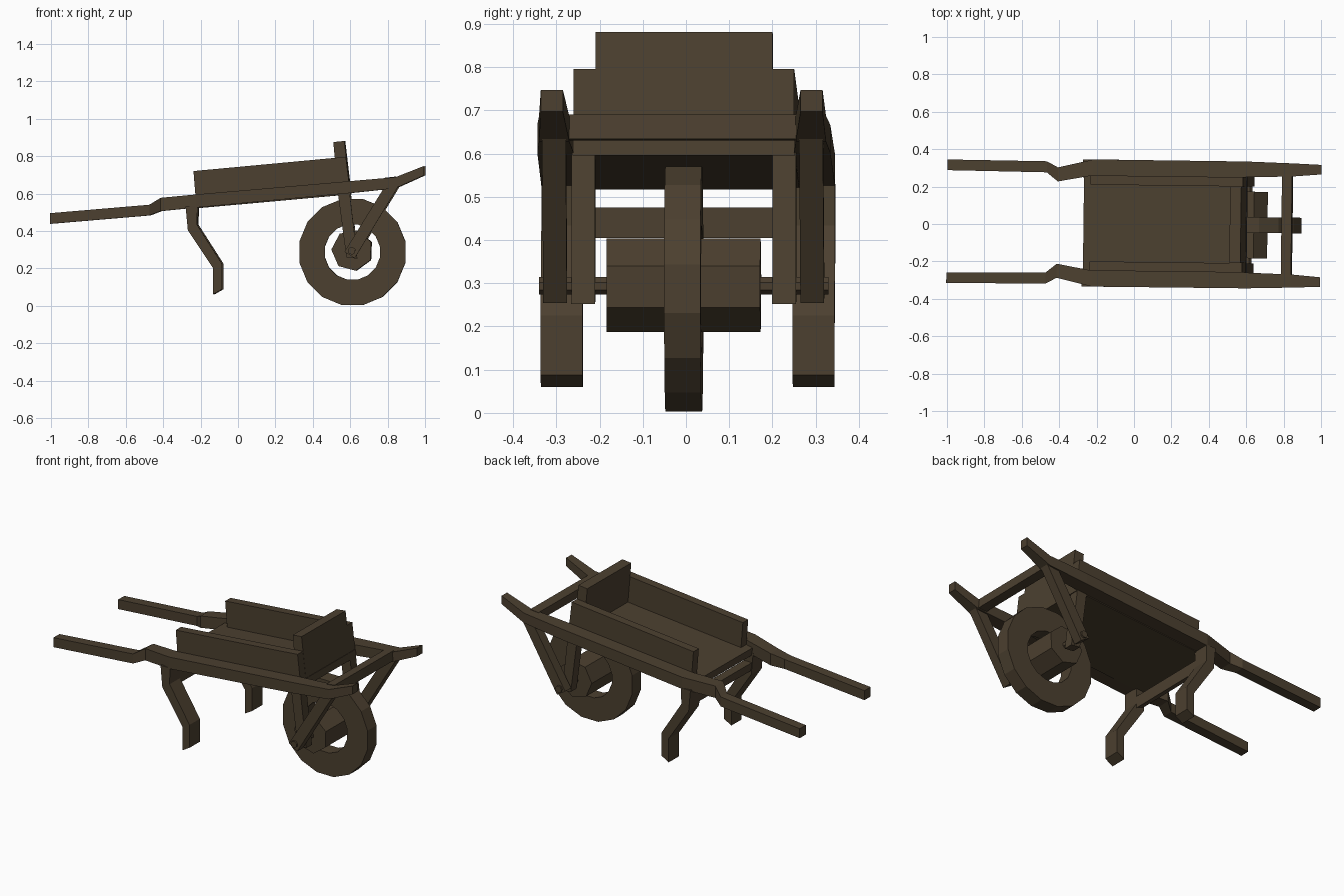
import bpy, bmesh, math
from mathutils import Matrix

if "Cube" in bpy.data.objects:
    bpy.data.objects.remove(bpy.data.objects["Cube"])

wood = bpy.data.materials.new("dark brown wood")
wood.diffuse_color = (0.072, 0.051, 0.029, 1)
wood.use_nodes = True
wood.node_tree.nodes["Principled BSDF"].inputs["Base Color"].default_value = wood.diffuse_color

# the whole cart sits at a very slight yaw
YAW = Matrix.Translation((0, 0.0025, 0)) @ Matrix.Rotation(-0.0125, 4, 'Z')


def loft(name, rings, closed=False, both=False):
    """Skin a list of equal-length point rings; optionally add a copy across y."""
    for side in ((1, -1) if both else (1,)):
        bm = bmesh.new()
        vs = [[bm.verts.new((x, y * side, z)) for x, y, z in r] for r in rings]
        n = len(vs[0])
        pairs = list(zip(vs, vs[1:])) + ([(vs[-1], vs[0])] if closed else [])
        for a, b in pairs:
            for i in range(n):
                j = (i + 1) % n
                bm.faces.new((a[i], a[j], b[j], b[i]))
        if not closed:
            bm.faces.new(vs[0])
            bm.faces.new(vs[-1][::-1])
        bmesh.ops.recalc_face_normals(bm, faces=bm.faces)
        bm.transform(YAW)
        full = name if not both else ("left_" if side > 0 else "right_") + name
        me = bpy.data.meshes.new(full)
        bm.to_mesh(me)
        bm.free()
        me.materials.append(wood)
        bpy.context.collection.objects.link(bpy.data.objects.new(full, me))


def slab(name, profile, y0, y1, both=False):
    """Extrude a side-view (x, z) profile from y0 to y1."""
    loft(name, [[(x, y, z) for x, z in profile] for y in (y0, y1)], both=both)


def circle(cx, cz, r, n, start):
    return [(cx + r * math.cos(start + i * math.tau / n),
             cz + r * math.sin(start + i * math.tau / n)) for i in range(n)]


# handle beams: x, bottom z, top z, inner y, outer y
stations = [(-1, .438, .495, .273, .330), (-.47, .483, .540, .268, .327),
            (-.41, .506, .577, .220, .295), (-.22, .525, .595, .255, .340),
            (.60, .602, .666, .255, .339), (.845, .628, .687, .262, .332),
            (.998, .697, .747, .275, .326)]
loft("handle_beam", [[(x, a, lo), (x, b, lo), (x, b, hi), (x, a, hi)]
                     for x, lo, hi, a, b in stations], both=True)

# tray
slab("tray_floor", [(-.265, .517), (.605, .596), (.602, .64), (-.27, .563)], -.257, .257)
slab("tray_side", [(-.222, .56), (.60, .63), (.580, .796), (-.235, .72)], .205, .255, True)
slab("tray_headboard", [(.536, .62), (.602, .62), (.571, .881), (.512, .875)], -.205, .205)

# front crossbar, leg crossbar
slab("front_crossbar", [(.793, .630), (.848, .634), (.842, .690), (.788, .684)], -.275, .275)
slab("leg_crossbar", [(-.262, .425), (-.215, .405), (-.215, .475), (-.268, .475)], -.255, .255)

# bent legs
slab("leg", [(-.276, .53), (-.264, .403), (-.13, .203), (-.13, .06),
             (-.082, .088), (-.082, .225), (-.215, .433), (-.213, .53)], .243, .340, True)

# wheel supports
slab("wheel_post", [(.535, .62), (.583, .258), (.641, .252), (.598, .625)], .205, .260, True)
slab("wheel_brace", [(.573, .288), (.628, .254), (.862, .64), (.83, .67), (.803, .66)],
     .270, .325, True)

# wheel, hub and axle
CX, CZ = .612, .287
outer = circle(CX, CZ, .289, 16, math.pi / 16)
inner = circle(CX, CZ, .150, 16, math.pi / 16)
loft("wheel", [[(x, y, z) for x, z in c] for c, y in
               ((outer, -.042), (outer, .042), (inner, .042), (inner, -.042))], closed=True)
slab("wheel_hub", circle(CX, .296, .111, 7, math.radians(23.5)), -.178, .178)
slab("axle", circle(CX, .294, .021, 7, .4), -.335, .335)
